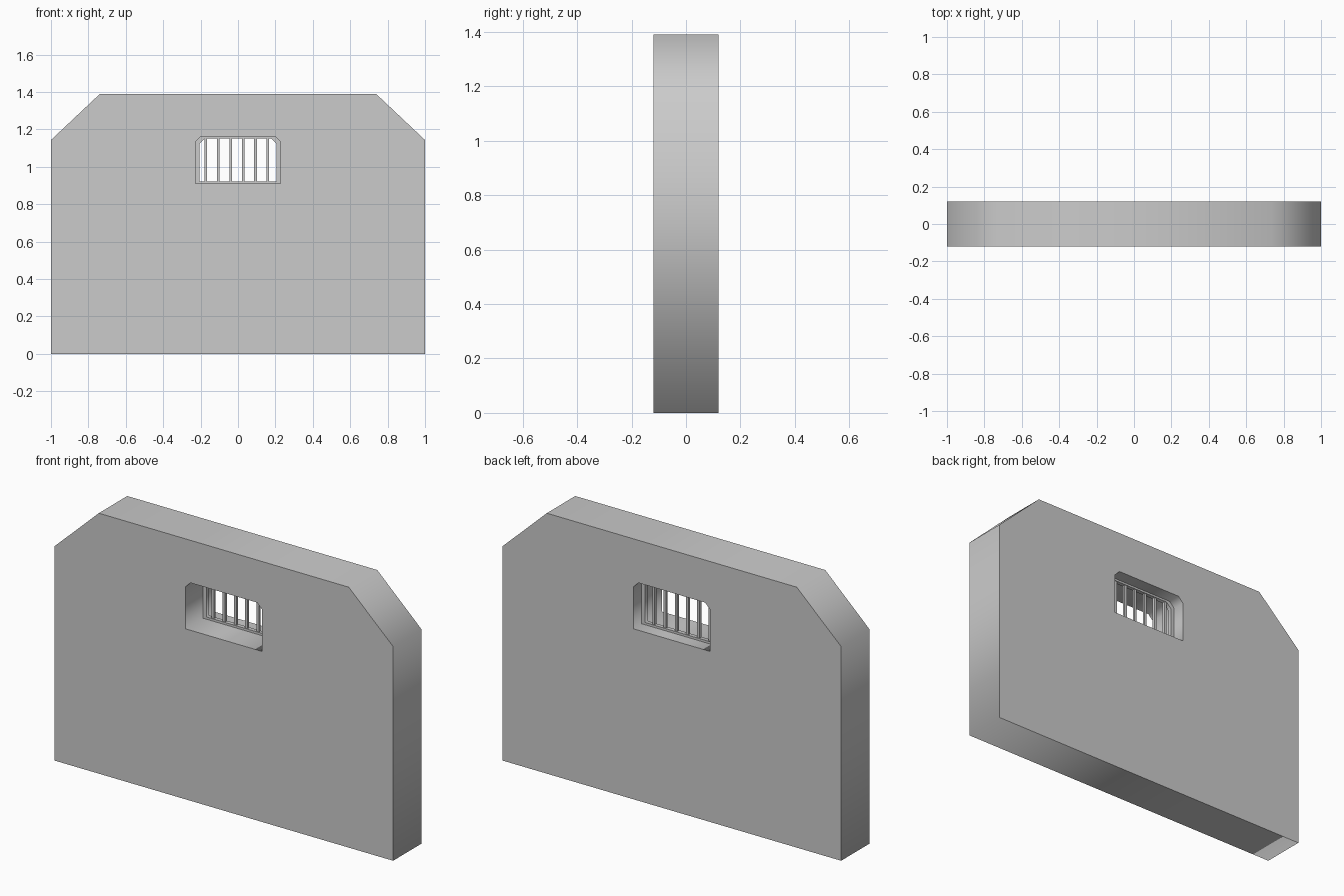
import bpy, math

if "Cube" in bpy.data.objects:
    bpy.data.objects.remove(bpy.data.objects["Cube"])


def arch(w, z0, z1, cx, cz):
    """Rectangle outline with chamfered top corners."""
    return [(-w, z0), (w, z0), (w, z1 - cz), (w - cx, z1), (-w + cx, z1), (-w, z1 - cz)]


def plate(name, outer, hole, y, thickness):
    """Flat slab with a hole, facing -y."""
    cu = bpy.data.curves.new(name, 'CURVE')
    cu.dimensions = '2D'
    cu.fill_mode = 'BOTH'
    cu.extrude = thickness / 2
    for pts in (outer, hole):
        s = cu.splines.new('POLY')
        s.points.add(len(pts) - 1)
        for p, (px, pz) in zip(s.points, pts):
            p.co = (px, pz, 0, 1)
        s.use_cyclic_u = True
    ob = bpy.data.objects.new(name, cu)
    bpy.context.collection.objects.link(ob)
    ob.location = (0, y, 0)
    ob.rotation_euler = (math.pi / 2, 0, 0)
    bpy.ops.object.select_all(action='DESELECT')
    ob.select_set(True)
    bpy.context.view_layer.objects.active = ob
    bpy.ops.object.convert(target='MESH')
    bpy.ops.object.transform_apply(location=True, rotation=True, scale=True)
    return bpy.context.object


# Wall with chamfered shoulders and window opening
opening = arch(0.227, 0.91, 1.163, 0.03, 0.03)
plate("wall", arch(1.0, 0, 1.39, 0.262, 0.247), opening, 0, 0.24)

# Window frame set back in the opening
plate("window_frame", opening, arch(0.206, 0.922, 1.152, 0.03, 0.03), 0.039, 0.022)

# Window bars
for i in range(6):
    bpy.ops.mesh.primitive_cube_add(size=1, location=(-0.172 + i * 0.0664, 0.039, 1.037))
    bar = bpy.context.object
    bar.name = f"window_bar_{i + 1}"
    bar.scale = (0.014, 0.014, 0.238)
    bpy.ops.object.transform_apply(location=False, rotation=False, scale=True)
